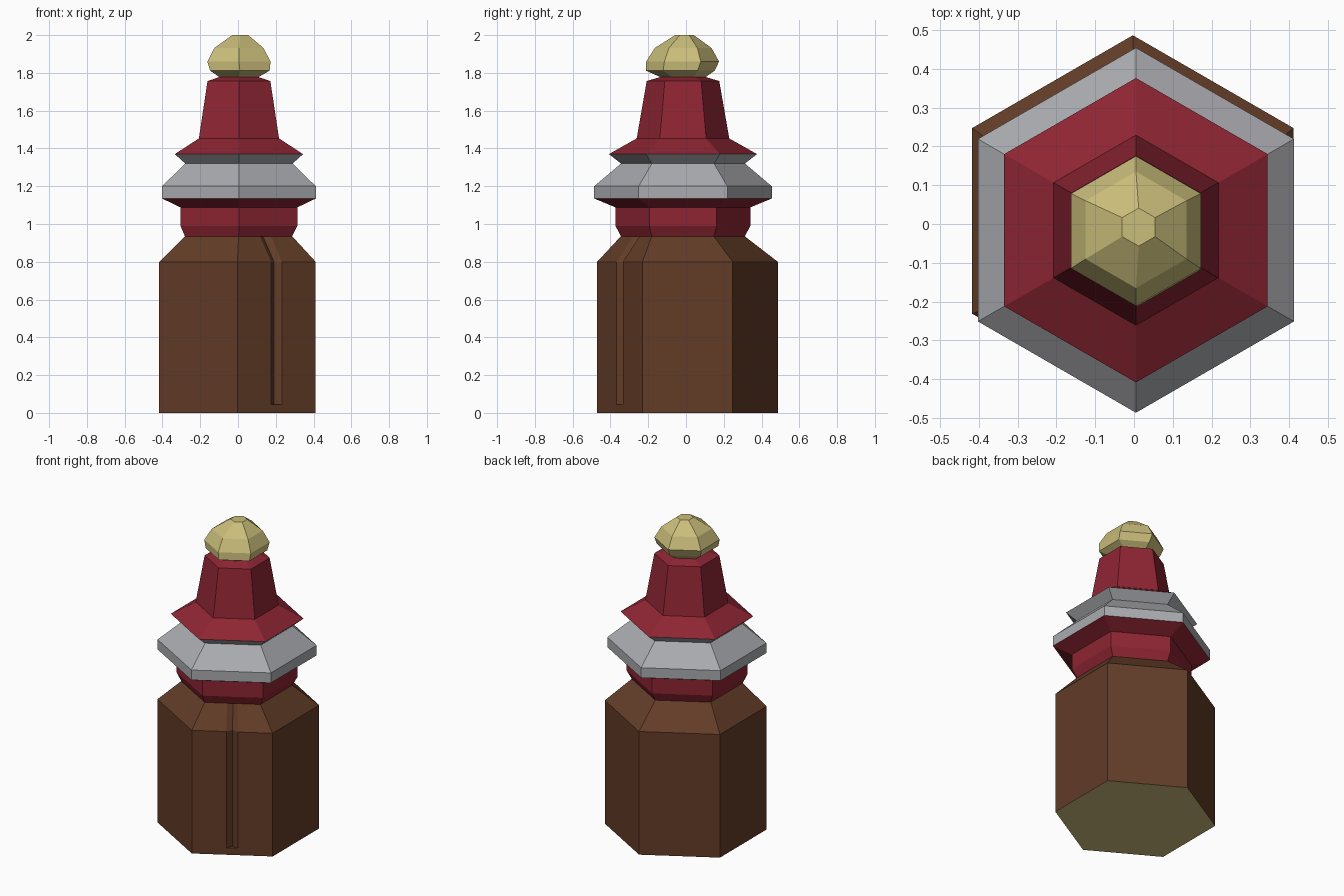
import bpy, bmesh, math
from mathutils import Vector

if "Cube" in bpy.data.objects:
    bpy.data.objects.remove(bpy.data.objects["Cube"])


def material(name, rgb):
    m = bpy.data.materials.new(name)
    lin = [((c / 255 + 0.055) / 1.055) ** 2.4 for c in rgb]
    m.diffuse_color = (*lin, 1)
    m.use_nodes = True
    m.node_tree.nodes["Principled BSDF"].inputs["Base Color"].default_value = m.diffuse_color
    return m


BROWN = material("brown", (98, 60, 39))
RED = material("red", (142, 37, 51))
GREY = material("grey", (170, 171, 175))
GOLD = material("gold", (202, 189, 122))


def make_object(name, bm, mats):
    bmesh.ops.recalc_face_normals(bm, faces=bm.faces)
    me = bpy.data.meshes.new(name)
    bm.to_mesh(me)
    bm.free()
    for m in mats:
        me.materials.append(m)
    ob = bpy.data.objects.new(name, me)
    bpy.context.collection.objects.link(ob)
    return ob


def loft(loops, bottom=True, top=True):
    """Skin a list of point loops into a bmesh."""
    bm = bmesh.new()
    rows = [[bm.verts.new(p) for p in lp] for lp in loops]
    n = len(rows[0])
    for a, b in zip(rows, rows[1:]):
        for i in range(n):
            j = (i + 1) % n
            bm.faces.new((a[i], a[j], b[j], b[i]))
    if bottom:
        bm.faces.new(rows[0][::-1])
    if top:
        bm.faces.new(rows[-1])
    return bm


def hexagon(z, r, cx=0.005, cy=-0.016):
    return [(cx + r * math.cos(math.radians(60 * i + 30)),
             cy + r * math.sin(math.radians(60 * i + 30)), z) for i in range(6)]


# Brown hexagonal body with a gold base face
bm = loft([hexagon(0, 0.478, -0.003, 0.008), hexagon(0.8, 0.478, -0.003, 0.008),
           hexagon(0.935, 0.328, 0.003, -0.017)])
for f in bm.faces:
    f.material_index = 1 if f.calc_center_median().z < 0.01 else 0
body = make_object("body", bm, [BROWN, GOLD])

# V-shaped groove on the front right face, following the shoulder
N, T = Vector((0.5, -0.866, 0)), Vector((0.866, 0.5, 0))
W, D, K = 0.0335, 0.026, 0.012


def groove_section(z, apothem, cx, cy):
    c = Vector((cx, cy, z)) + N * apothem
    half = W * (1 + K / D)
    return [c + N * K - T * half, c + N * K + T * half, c - N * D]


bm = loft([groove_section(0.045, 0.414, -0.003, 0.008),
           groove_section(0.8, 0.414, -0.003, 0.008),
           groove_section(0.935, 0.284, 0.003, -0.017),
           groove_section(0.962, 0.258, 0.004, -0.022)])
cutter = make_object("groove_cutter", bm, [BROWN])
cutter.hide_render = True
cutter.hide_viewport = True
mod = body.modifiers.new("groove", 'BOOLEAN')
mod.operation = 'DIFFERENCE'
mod.solver = 'EXACT'
mod.object = cutter

# Red collar flaring out under the grey flange
make_object("collar", loft([hexagon(0.935, 0.328, 0.003, -0.017), hexagon(0.99, 0.357),
                            hexagon(1.088, 0.357), hexagon(1.135, 0.47)],
                           False, False), [RED])

# Grey flange with a waist above
make_object("flange", loft([hexagon(1.135, 0.47), hexagon(1.2, 0.47),
                            hexagon(1.32, 0.328), hexagon(1.37, 0.392)],
                           False, False), [GREY])

# Red brim and tapered neck
make_object("neck", loft([hexagon(1.37, 0.392), hexagon(1.453, 0.245),
                          hexagon(1.757, 0.192), hexagon(1.778, 0.12)],
                         False, False), [RED])

# Gold knob
make_object("knob", loft([hexagon(1.778, 0.12), hexagon(1.812, 0.182, 0.01, -0.03),
                          hexagon(1.86, 0.193, 0.005, -0.018),
                          hexagon(1.932, 0.15, 0.005, -0.015),
                          hexagon(2.0, 0.049, 0.012, -0.008)],
                         False, True), [GOLD])
